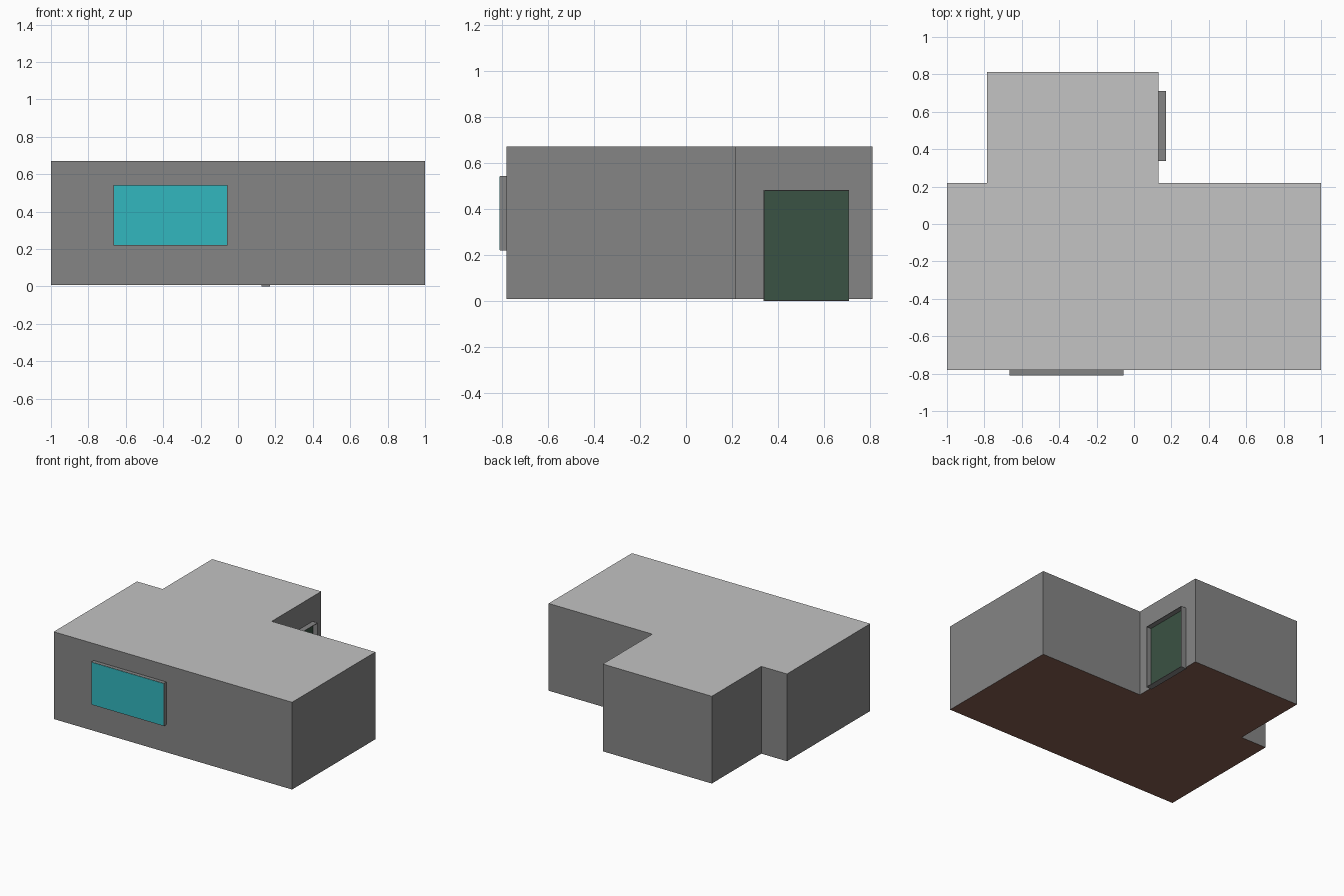
import bpy, bmesh

if "Cube" in bpy.data.objects:
    bpy.data.objects.remove(bpy.data.objects["Cube"])


def material(name, rgb):
    m = bpy.data.materials.new(name)
    m.diffuse_color = (*rgb, 1)
    m.use_nodes = True
    m.node_tree.nodes["Principled BSDF"].inputs["Base Color"].default_value = m.diffuse_color
    return m


WALL = material("wall grey", (0.235, 0.235, 0.235))
ROOF = material("roof light grey", (0.546, 0.546, 0.546))
FLOOR = material("floor brown", (0.235, 0.109, 0.080))
GLASS = material("window teal", (0.032, 0.474, 0.521))
DOOR = material("door green", (0.042, 0.084, 0.056))


def finish(name, bm, mats):
    bmesh.ops.recalc_face_normals(bm, faces=bm.faces)
    me = bpy.data.meshes.new(name)
    bm.to_mesh(me)
    bm.free()
    for m in mats:
        me.materials.append(m)
    ob = bpy.data.objects.new(name, me)
    bpy.context.collection.objects.link(ob)
    return ob


def add_box(bm, lo, hi):
    verts = bmesh.ops.create_cube(bm, size=1)["verts"]
    for v in verts:
        v.co = [(a + b) / 2 + c * (b - a) for a, b, c in zip(lo, hi, v.co)]


def box(name, lo, hi, mat):
    bm = bmesh.new()
    add_box(bm, lo, hi)
    return finish(name, bm, [mat])


# Building: T-shaped footprint, pulled up to the roof
Z0, Z1 = 0.008, 0.67
plan = [(-1, -0.78), (1, -0.78), (1, 0.218), (0.13, 0.218),
        (0.13, 0.812), (-0.785, 0.812), (-0.785, 0.218), (-1, 0.218)]
bm = bmesh.new()
base = bm.faces.new([bm.verts.new((x, y, Z0)) for x, y in plan])
top = bmesh.ops.extrude_face_region(bm, geom=[base], use_keep_orig=True)["geom"]
for v in top:
    if isinstance(v, bmesh.types.BMVert):
        v.co.z = Z1
bmesh.ops.recalc_face_normals(bm, faces=bm.faces)
for f in bm.faces:  # roof faces up, floor faces down
    f.material_index = 1 if f.normal.z > 0.5 else 2 if f.normal.z < -0.5 else 0
finish("building_shell", bm, [WALL, ROOF, FLOOR])

# Window: shallow box frame with the pane flush at its front
box("window_frame", (-0.665, -0.809, 0.218), (-0.055, -0.775, 0.542), WALL)
box("window_pane", (-0.663, -0.811, 0.222), (-0.059, -0.807, 0.540), GLASS)

# Door: thin surround standing off the side wall, leaf set back against the wall
T = 0.004
X0, X1, Y0, Y1, H = 0.125, 0.171, 0.338, 0.710, 0.482
bm = bmesh.new()
for y in (Y0, Y1 - T):
    add_box(bm, (X0, y, 0), (X1, y + T, H))
for z in (0, H - T):
    add_box(bm, (X0, Y0 + T, z), (X1, Y1 - T, z + T))
finish("door_frame", bm, [WALL])
box("door_leaf", (X0, Y0 + T, T), (0.134, Y1 - T, H - T), DOOR)
